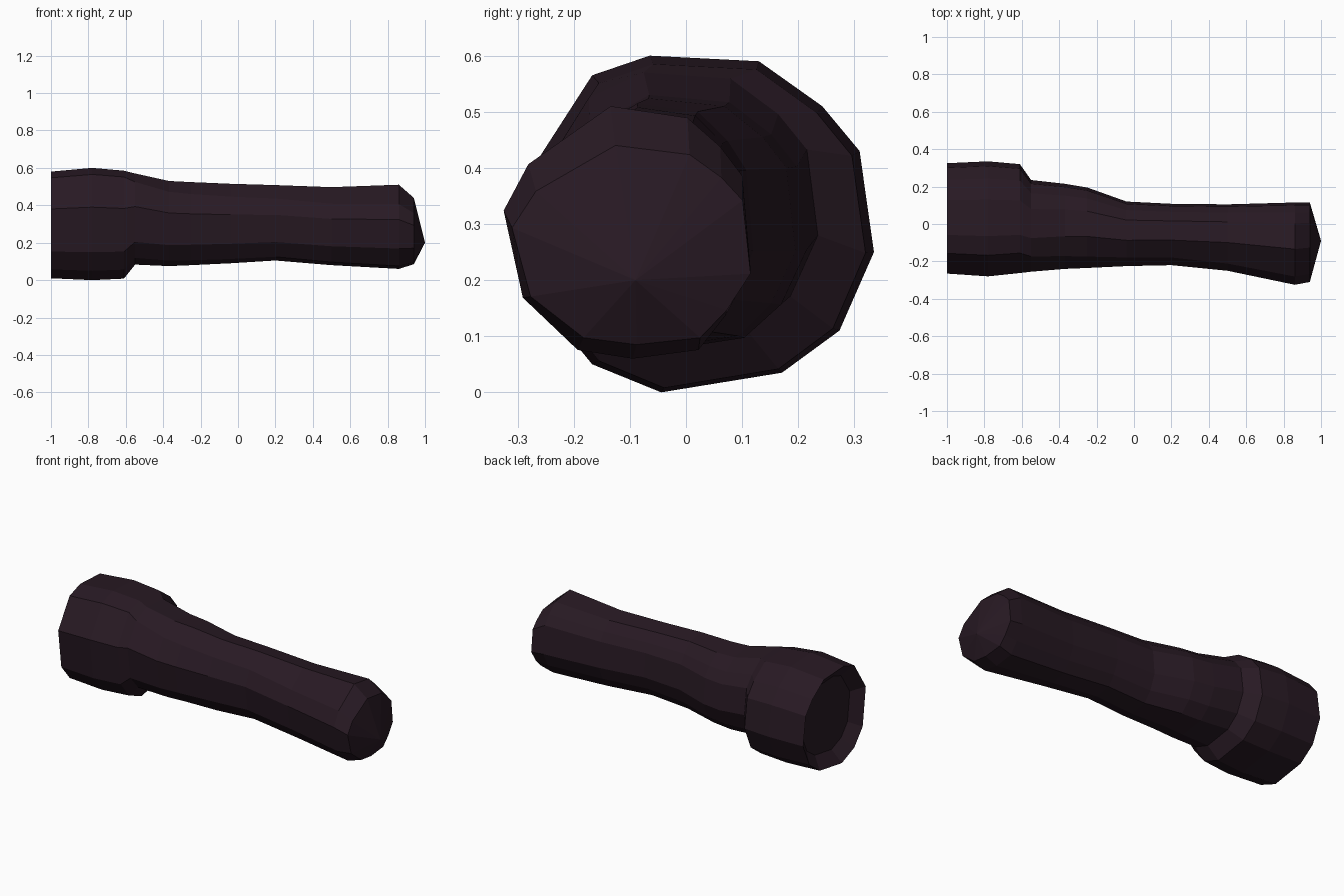
import bpy, bmesh

if "Cube" in bpy.data.objects:
    bpy.data.objects.remove(bpy.data.objects["Cube"])

# Cross-sections (y, z), clockwise from the top: wide head and narrow grip end
HEAD = [(-.06, .60), (.13, .59), (.24, .51), (.305, .43), (.33, .25), (.27, .11),
        (.17, .035), (-.04, 0), (-.16, .05), (-.24, .15), (-.27, .39), (-.16, .565)]
GRIP = [(-.14, .51), (0, .49), (.06, .44), (.10, .39), (.115, .23), (.07, .15),
        (.02, .09), (-.10, .075), (-.20, .09), (-.30, .18), (-.335, .33), (-.29, .41)]

# Stations: x, y min, y max, z min, z max, blend from head (0) to grip (1)
STATIONS = [(-1.0, -.265, .325, .010, .58, 0), (-.78, -.28, .335, 0, .60, 0),
            (-.61, -.262, .32, .008, .585, 0), (-.55, -.255, .235, .083, .57, .2),
            (-.37, -.24, .215, .075, .53, .4), (-.25, -.235, .195, .08, .524, .5),
            (-.04, -.225, .12, .09, .515, .6), (.20, -.22, .108, .105, .508, .7),
            (.50, -.25, .105, .08, .497, .9), (.86, -.325, .115, .06, .51, 1),
            (.94, -.31, .115, .085, .44, 1)]


def unit(points):
    """Fit a section to the range -1..1 in both directions."""
    ys, zs = zip(*points)
    fit = lambda v, vs: (2 * v - min(vs) - max(vs)) / (max(vs) - min(vs))
    return [(fit(y, ys), fit(z, zs)) for y, z in points]


def section(x, y0, y1, z0, z1, t):
    mix = [(a[0] + (b[0] - a[0]) * t, a[1] + (b[1] - a[1]) * t)
           for a, b in zip(unit(HEAD), unit(GRIP))]
    return [(x, (y0 + y1) / 2 + y * (y1 - y0) / 2, (z0 + z1) / 2 + z * (z1 - z0) / 2)
            for y, z in unit(mix)]


bm = bmesh.new()


def bridge(a, b):
    for i in range(len(a)):
        j = (i + 1) % len(a)
        bm.faces.new((a[i], a[j], b[j], b[i]))


# Head and grip as one faceted loft
rings = [[bm.verts.new(p) for p in section(*s)] for s in STATIONS]
for a, b in zip(rings, rings[1:]):
    bridge(a, b)

# Blunt tail cap
tip = bm.verts.new((1.0, -.09, .20))
for i, v in enumerate(rings[-1]):
    bm.faces.new((v, rings[-1][(i + 1) % 12], tip))

# Shallow dished lens end
lens = [bm.verts.new(p) for p in section(-.94, -.20, .25, .08, .51, 0)]
bridge(lens, rings[0])
bm.faces.new(lens)

bmesh.ops.recalc_face_normals(bm, faces=bm.faces)
mesh = bpy.data.meshes.new("torch_body")
bm.to_mesh(mesh)
bm.free()
body = bpy.data.objects.new("torch_body", mesh)
bpy.context.collection.objects.link(body)

# Dark plum finish
finish = bpy.data.materials.new("dark_plum")
finish.diffuse_color = (.021, .010, .017, 1)
finish.use_nodes = True
finish.node_tree.nodes["Principled BSDF"].inputs["Base Color"].default_value = finish.diffuse_color
mesh.materials.append(finish)
